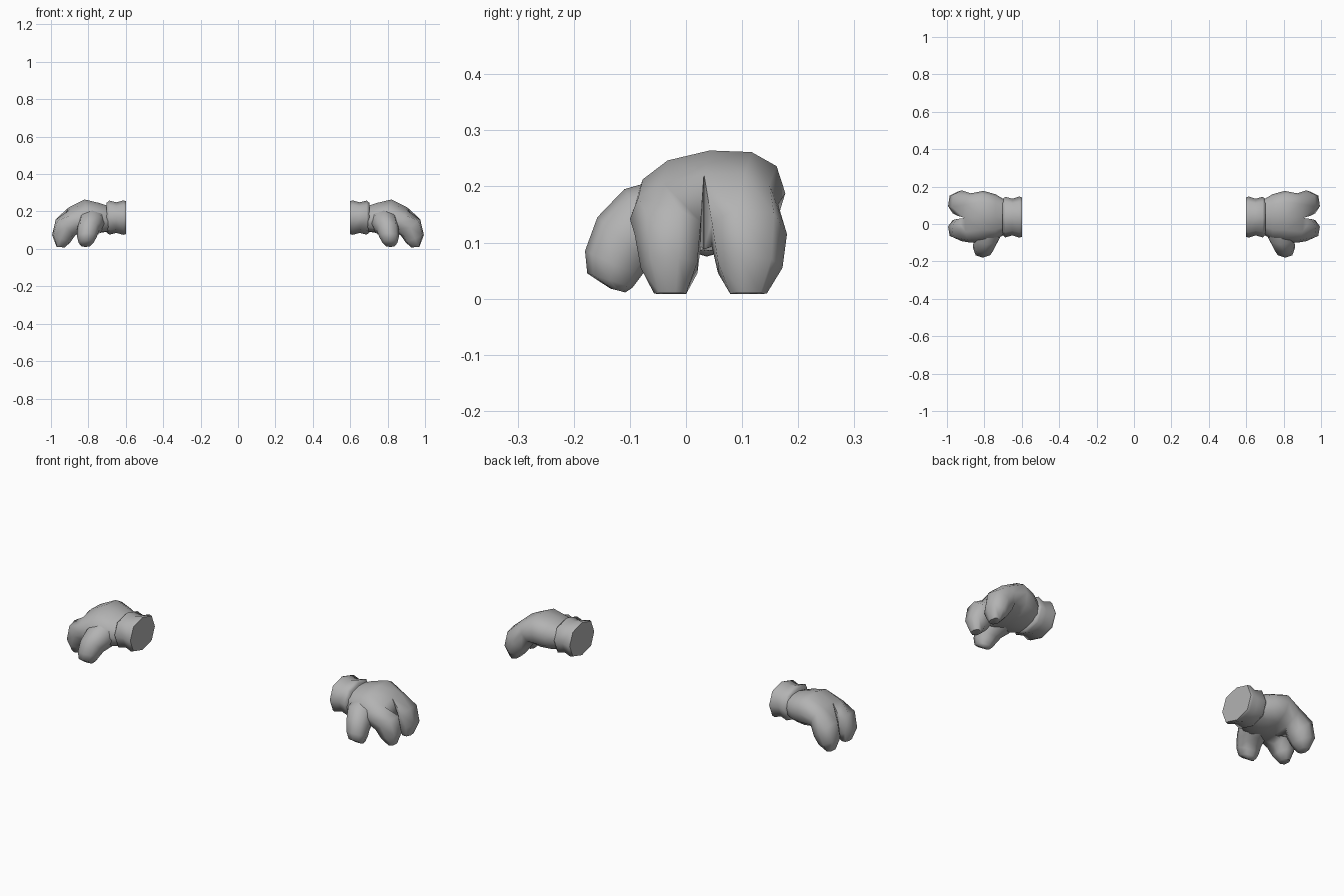
import bpy, bmesh, math
from mathutils import Vector

cube = bpy.data.objects.get("Cube")
if cube:
    bpy.data.objects.remove(cube, do_unlink=True)

grey = bpy.data.materials.new("glove_grey")
grey.use_nodes = True
grey.diffuse_color = (0.45, 0.45, 0.45, 1)
grey.node_tree.nodes["Principled BSDF"].inputs["Base Color"].default_value = (0.45, 0.45, 0.45, 1)


def ring(bm, top, bottom, side, n, start=0.0, power=0.85):
    """Rounded section between a top and a bottom point, with a half-width vector."""
    top, bottom, side = Vector(top), Vector(bottom), Vector(side)
    mid, up = (top + bottom) / 2, (top - bottom) / 2
    verts = []
    for i in range(n):
        a = start + math.tau * i / n
        c, s = (math.copysign(abs(v) ** power, v) for v in (math.cos(a), math.sin(a)))
        verts.append(bm.verts.new(mid + up * c + side * s))
    return verts


def skin(bm, rings):
    for a, b in zip(rings, rings[1:]):
        for i in range(len(a)):
            j = (i + 1) % len(a)
            bm.faces.new((a[i], a[j], b[j], b[i]))


def finish(bm, name, mirror, angle=62):
    if mirror < 0:
        for v in bm.verts:
            v.co.x *= -1
    bmesh.ops.recalc_face_normals(bm, faces=bm.faces)
    mesh = bpy.data.meshes.new(name)
    bm.to_mesh(mesh)
    bm.free()
    mesh.materials.append(grey)
    obj = bpy.data.objects.new(name, mesh)
    bpy.context.collection.objects.link(obj)
    bpy.ops.object.select_all(action='DESELECT')
    obj.select_set(True)
    bpy.context.view_layer.objects.active = obj
    bpy.ops.object.shade_smooth_by_angle(angle=math.radians(angle))


# Section rows: top x, top z, bottom x, bottom z, centre y, half width
PALM = [(0.68, 0.225, 0.68, 0.095, 0.037, 0.085),
        (0.74, 0.245, 0.74, 0.085, 0.037, 0.122),
        (0.82, 0.264, 0.79, 0.085, 0.042, 0.135),
        (0.905, 0.222, 0.84, 0.088, 0.032, 0.132)]
FINGER = [(0.975, 0.160, 0.87, 0.070, 0.070),
          (0.995, 0.075, 0.895, 0.035, 0.060),
          (0.970, 0.010, 0.925, 0.008, 0.034)]


def hand(side):
    bm = bmesh.new()
    rings = []
    for xt, zt, xb, zb, y, w in PALM:
        # the back of the hand rises towards the outer finger
        r = ring(bm, (xt, y, zt), (xb, y, zb), (0, w, 0.1 * w), 12)
        rings.append(r)
    skin(bm, rings)
    # the last palm section splits into two fingers sharing a web edge
    knuckles = rings[-1] + rings[-1][:1]
    for base, inner, ys in ((knuckles[:7], -1, (0.110, 0.112, 0.110)),
                            (knuckles[6:], 1, (-0.030, -0.028, -0.027))):
        scale = 1.0 if inner < 0 else 0.88
        parts = [base]
        for (xt, zt, xb, zb, w), y in zip(FINGER, ys):
            start = inner * math.pi / 2 + math.pi / 7
            parts.append(ring(bm, (xt, y, zt), (xb, y, zb), (0, w * scale, 0), 7, start))
        skin(bm, parts)
        bm.faces.new(parts[-1])
    finish(bm, "hand", side)


# Thumb rows: x, outer y, outer z, inner y, inner z, half width
THUMB = [(0.775, -0.04, 0.215, 0.02, 0.10, 0.065),
         (0.785, -0.11, 0.195, -0.03, 0.075, 0.070),
         (0.800, -0.158, 0.145, -0.065, 0.060, 0.060),
         (0.808, -0.180, 0.085, -0.080, 0.040, 0.052),
         (0.812, -0.176, 0.045, -0.095, 0.020, 0.040),
         (0.815, -0.135, 0.018, -0.108, 0.011, 0.024)]


def thumb(side):
    bm = bmesh.new()
    rings = [ring(bm, (x, yo, zo), (x, yi, zi), (w, 0, 0), 8) for x, yo, zo, yi, zi, w in THUMB]
    skin(bm, rings)
    bm.faces.new(rings[0])
    bm.faces.new(rings[-1])
    finish(bm, "thumb", side)


def cuff(side):
    bm = bmesh.new()
    rings = []
    for x, k in ((0.60, 0.96), (0.613, 1.0), (0.65, 0.89), (0.688, 0.99), (0.703, 0.86)):
        h = 0.092 * k
        rings.append(ring(bm, (x, 0.037, 0.167 + h), (x, 0.037, 0.167 - h), (0, 0.11 * k, 0), 8))
    skin(bm, rings)
    bm.faces.new(rings[0])
    bm.faces.new(rings[-1])
    finish(bm, "cuff", side)


for side in (1, -1):
    hand(side)
    thumb(side)
    cuff(side)
